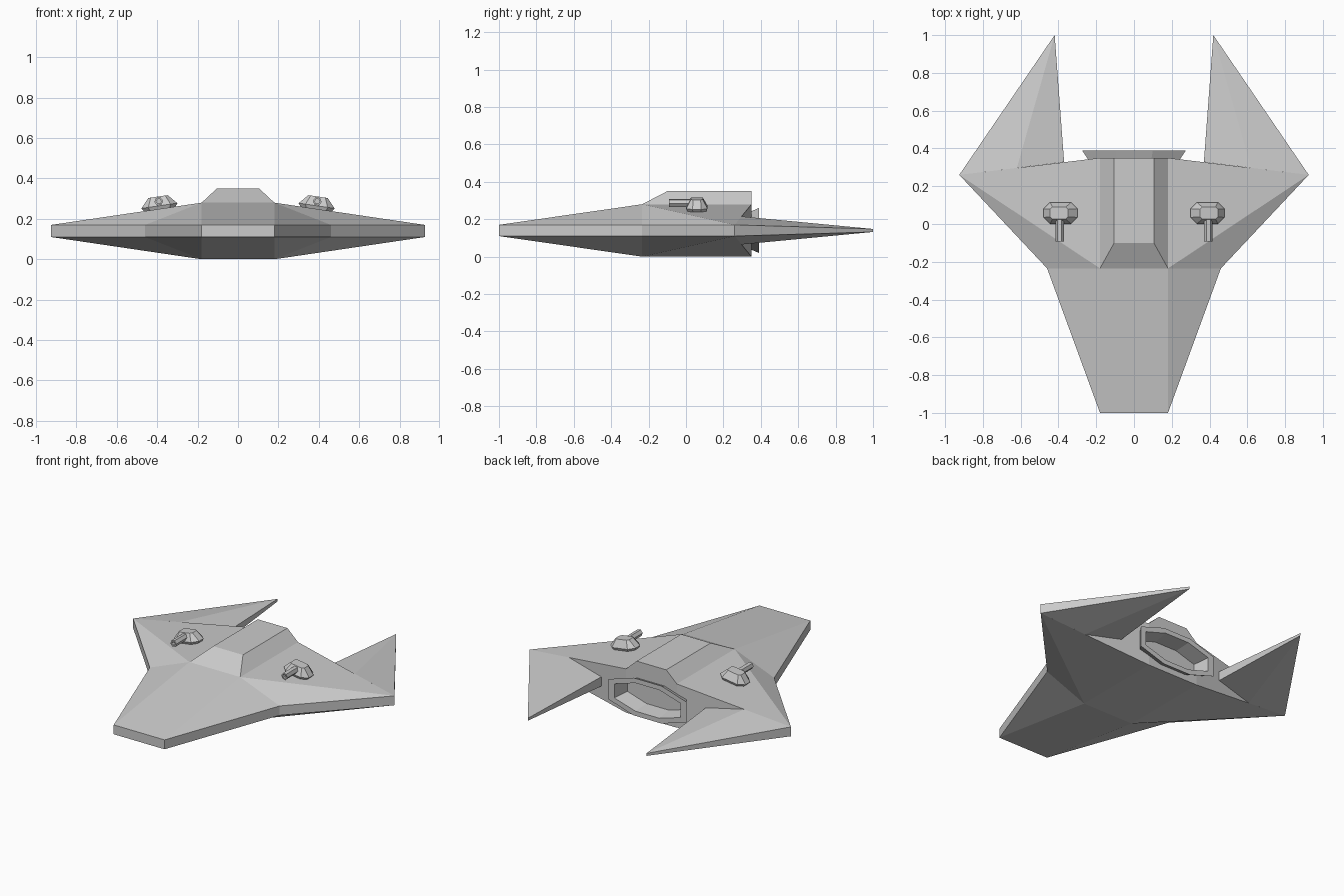
import bpy, bmesh, math
from mathutils import Vector, Matrix

if "Cube" in bpy.data.objects:
    bpy.data.objects.remove(bpy.data.objects["Cube"])

MID = 0.14  # height of the hull's horizontal symmetry plane


def finish(name, bm, mirror):
    bmesh.ops.recalc_face_normals(bm, faces=bm.faces)
    me = bpy.data.meshes.new(name)
    bm.to_mesh(me)
    bm.free()
    ob = bpy.data.objects.new(name, me)
    bpy.context.collection.objects.link(ob)
    if mirror:
        ob.modifiers.new("mirror", 'MIRROR')
    return ob


def loft(name, rings, mirror=False, cap_start=False):
    """Skin a list of equal-length rings, capping the last one."""
    bm = bmesh.new()
    vs = [[bm.verts.new(p) for p in r] for r in rings]
    n = len(rings[0])
    for a, b in zip(vs, vs[1:]):
        for i in range(n):
            j = (i + 1) % n
            bm.faces.new((a[i], a[j], b[j], b[i]))
    bm.faces.new(vs[-1])
    if cap_start:
        bm.faces.new(vs[0])
    return finish(name, bm, mirror)


def flip(p):
    return (p[0], p[1], 2 * MID - p[2])


# Hull: right half, top points reflected to the underside, mirrored in x
top = {
    'a0': (0, -1, .17), 'a': (.18, -1, .17), 'b': (.46, -.235, .17),
    'c': (.925, .26, .17), 'd0': (0, -.235, .28), 'd': (.18, -.235, .28),
    'e0': (0, .35, .28), 'e': (.18, .35, .28)}
bm = bmesh.new()
up = {k: bm.verts.new(p) for k, p in top.items()}
low = {k: bm.verts.new(flip(p)) for k, p in top.items()}
for side in (up, low):
    for f in ("a0 a d d0", "a b d", "b c d", "d c e", "d0 d e e0"):
        bm.faces.new([side[k] for k in f.split()])
rim = ['a0', 'a', 'b', 'c', 'e', 'e0']
for k, m in zip(rim, rim[1:]):
    bm.faces.new((up[k], up[m], low[m], low[k]))
hull = finish("hull", bm, True)

# Swept tail fins
pts = [(.925, .26, .17), (.62, .297, .215), (.37, .328, .17), (.42, 1, .148)]
bm = bmesh.new()
for p in pts:
    bm.verts.new(p)
    bm.verts.new(flip(p))
bmesh.ops.convex_hull(bm, input=bm.verts)
finish("tail_fin", bm, True)


# Raised spine on top of the hull
def rect(x, y0, y1, z):
    return [(-x, y0, z), (x, y0, z), (x, y1, z), (-x, y1, z)]


loft("spine", [rect(.18, -.235, .35, .28), rect(.105, -.1, .35, .35)])


# Engine nozzle: flared octagonal frame around a recess
def octagon(y, w, h, w2, h2):
    q = [(w, -h), (w, h), (w2, h2), (-w2, h2),
         (-w, h), (-w, -h), (-w2, -h2), (w2, -h2)]
    return [(x, y, MID + z) for x, z in q]


loft("engine_nozzle", [
    octagon(.33, .235, .05, .09, .095), octagon(.39, .275, .065, .1, .12),
    octagon(.39, .235, .045, .085, .09), octagon(.285, .215, .038, .08, .08)])
cutter = loft("nozzle_cutter", [octagon(.28, .23, .045, .087, .09),
                                octagon(.45, .23, .045, .087, .09)],
              cap_start=True)
cutter.hide_render = True
cutter.display_type = 'WIRE'
cut = hull.modifiers.new("recess", 'BOOLEAN')
cut.operation = 'DIFFERENCE'
cut.solver = 'EXACT'
cut.object = cutter

# Gun turrets, tilted to sit on the sloping wing
seat = (Matrix.Translation((.387, .058, .249))
        @ Matrix.Rotation(math.atan2(.11, .745), 4, 'Y'))


def turret_ring(w, d, c, z):
    q = [(w, -d + c), (w, d - c), (w - c, d), (-w + c, d),
         (-w, d - c), (-w, -d + c), (-w + c, -d), (w - c, -d)]
    return [seat @ Vector((x, y, z)) for x, y in q]


loft("turret", [turret_ring(.07, .045, .025, -.012),
                turret_ring(.09, .057, .034, .016),
                turret_ring(.048, .032, .012, .062)], mirror=True)


# Hollow six-sided gun barrels
def barrel_ring(r, y):
    return [seat @ Vector((r * math.cos(i * math.pi / 3), y,
                           .038 + r * math.sin(i * math.pi / 3)))
            for i in range(6)]


loft("gun_barrel", [barrel_ring(.022, 0), barrel_ring(.022, -.15),
                    barrel_ring(.013, -.15), barrel_ring(.013, -.09)],
     mirror=True)
